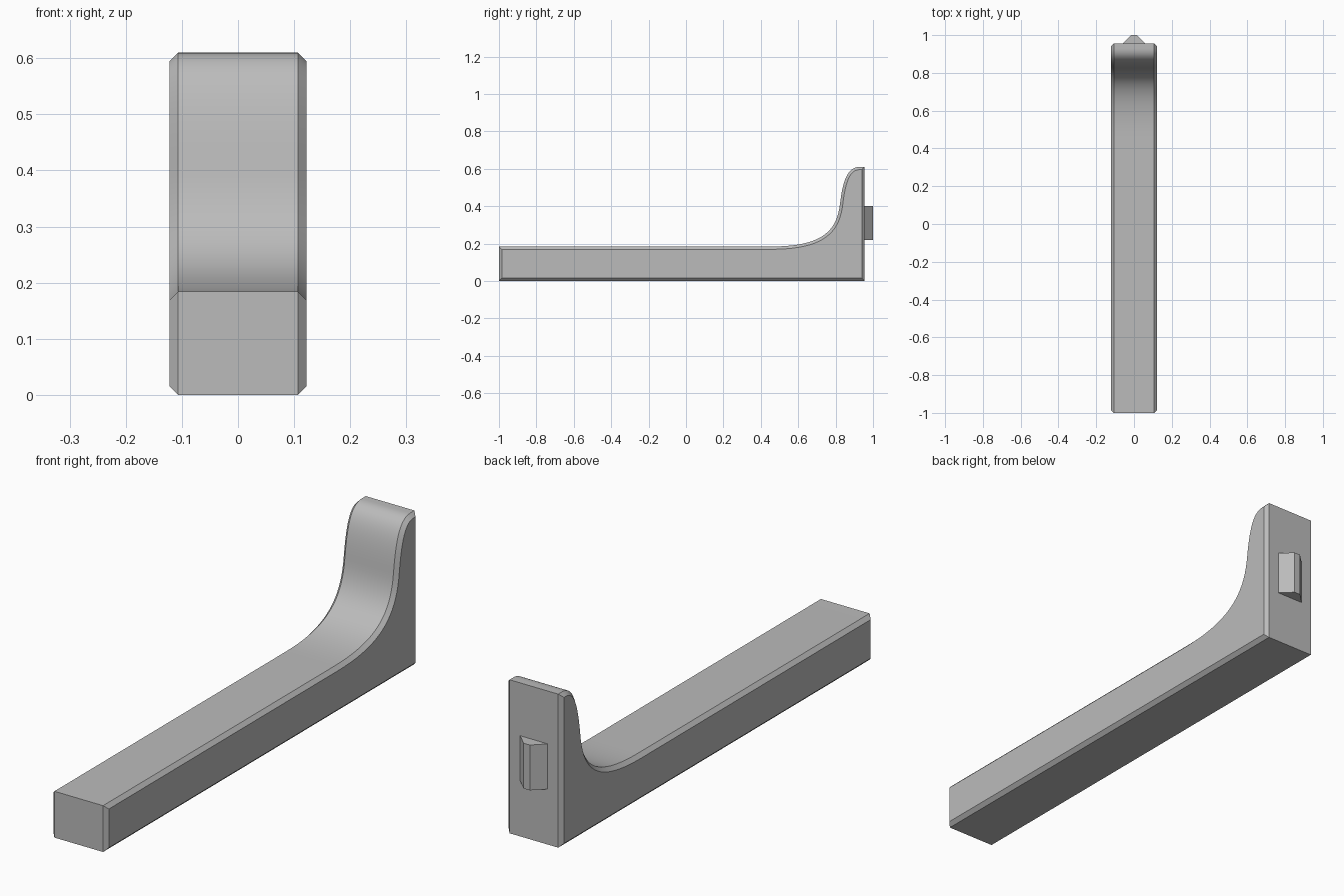
import bpy, bmesh, math
from mathutils import Vector
from mathutils.geometry import interpolate_bezier

cube = bpy.data.objects.get("Cube")
if cube:
    bpy.data.objects.remove(cube, do_unlink=True)

grey = bpy.data.materials.new("plain grey")
grey.use_nodes = True
COLOUR = (0.5, 0.5, 0.5, 1)
grey.diffuse_color = COLOUR
grey.node_tree.nodes["Principled BSDF"].inputs["Base Color"].default_value = COLOUR

HALF, CHAMFER, BACK, HEIGHT, ARM = 0.122, 0.015, 0.955, 0.61, 0.184


def inset(points, d):
    """Offset a counter-clockwise outline inwards with mitred corners."""
    out = []
    for i, p in enumerate(points):
        a = (p - points[i - 1]).normalized()
        b = (points[(i + 1) % len(points)] - p).normalized()
        na, nb = Vector((-a.y, a.x)), Vector((-b.y, b.x))
        out.append(p + (na + nb) * d / (1 + na.dot(nb)))
    return out


def loft(name, sections):
    """Skin matching closed loops of 3D points and cap both ends."""
    bm = bmesh.new()
    loops = [[bm.verts.new(p) for p in s] for s in sections]
    n = len(loops[0])
    for lo, hi in zip(loops, loops[1:]):
        for i in range(n):
            j = (i + 1) % n
            bm.faces.new((lo[i], lo[j], hi[j], hi[i]))
    bm.faces.new(loops[0])
    bm.faces.new(loops[-1])
    bmesh.ops.recalc_face_normals(bm, faces=bm.faces)
    mesh = bpy.data.meshes.new(name)
    bm.to_mesh(mesh)
    bm.free()
    mesh.materials.append(grey)
    obj = bpy.data.objects.new(name, mesh)
    bpy.context.collection.objects.link(obj)
    bpy.ops.object.select_all(action="DESELECT")
    obj.select_set(True)
    bpy.context.view_layer.objects.active = obj
    bpy.ops.object.shade_smooth_by_angle(angle=math.radians(25))
    return obj


# Side outline (y, z): flat arm sweeping up into a rounded upright
def bezier(*pts):
    return [v.to_2d() for v in interpolate_bezier(*[Vector((*p, 0)) for p in pts], 20)]

middle = (0.823, 0.41)
upper = bezier((0.93, HEIGHT), (0.86, HEIGHT), (0.838, 0.53), middle)
lower = bezier(middle, (0.805, 0.26), (0.72, ARM), (0.45, ARM))
outline = [Vector((-1, 0)), Vector((BACK, 0)), Vector((BACK, HEIGHT))]
outline += upper + lower[1:] + [Vector((-1, ARM))]
small = inset(outline, CHAMFER)

# Bracket body with chamfered side edges
loft("bracket_arm", [[(x, *p) for p in pts] for x, pts in (
    (-HALF, small), (CHAMFER - HALF, outline), (HALF - CHAMFER, outline), (HALF, small))])

# Wedge-shaped locating tab on the back
tab = [(-0.06, BACK - 0.005), (-0.06, BACK), (-0.014, 1), (0.014, 1), (0.06, BACK), (0.06, BACK - 0.005)]
loft("back_tab", [[(x, y, z) for x, y in tab] for z in (0.22, 0.4)])
